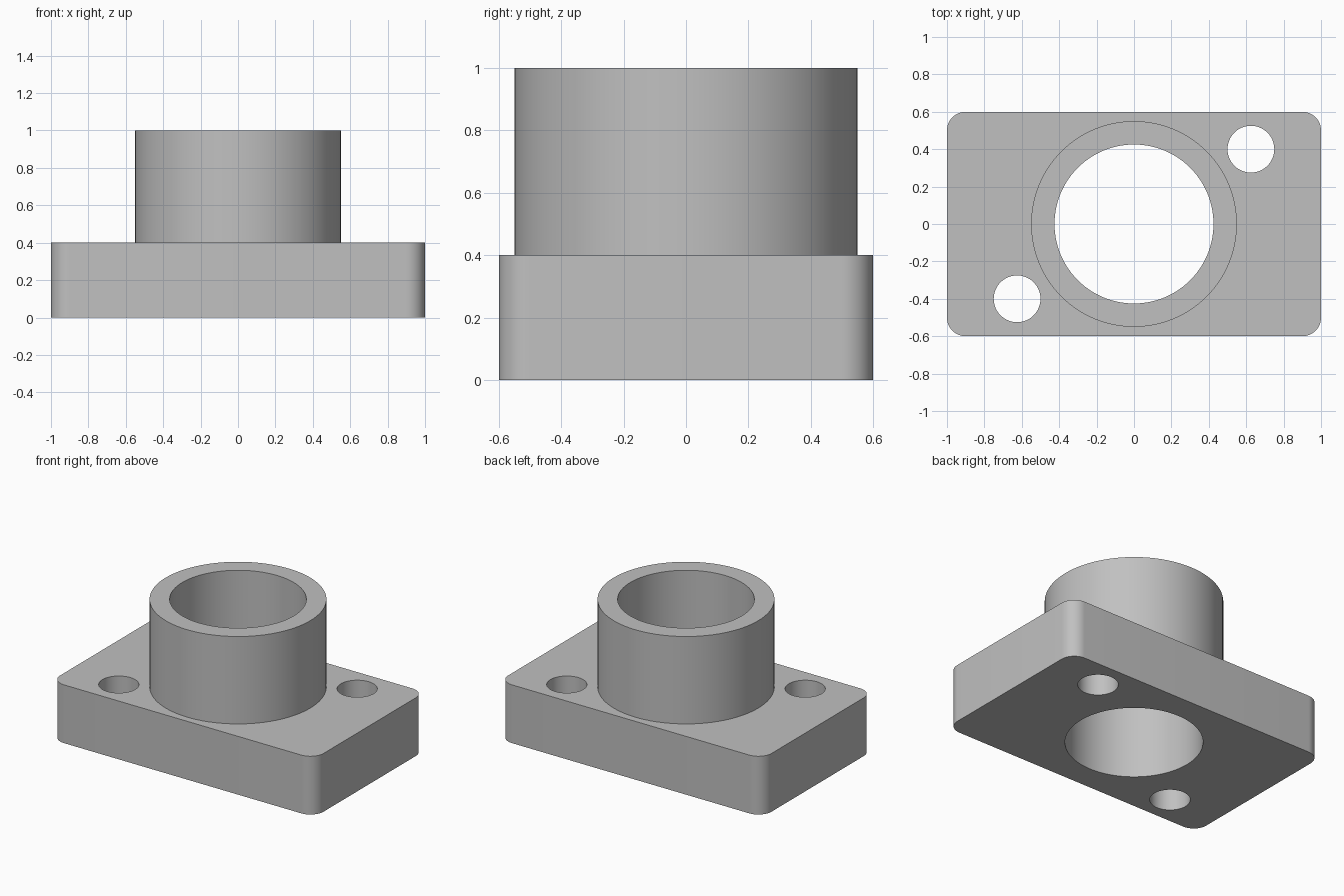
import bpy, bmesh
from math import radians

cube = bpy.data.objects.get("Cube")
if cube:
    bpy.data.objects.remove(cube, do_unlink=True)

# Single grey metal colour
GREY = (0.53, 0.53, 0.53, 1)
metal = bpy.data.materials.new("grey_metal")
metal.use_nodes = True
metal.diffuse_color = GREY
metal.node_tree.nodes["Principled BSDF"].inputs["Base Color"].default_value = GREY


def cylinder(name, radius, z0, z1, x=0, y=0, sides=96):
    bpy.ops.mesh.primitive_cylinder_add(vertices=sides, radius=radius, depth=z1 - z0,
                                        location=(x, y, (z0 + z1) / 2))
    obj = bpy.context.object
    obj.name = name
    obj.data.materials.append(metal)
    return obj


def combine(target, tool, operation):
    mod = target.modifiers.new(operation.lower(), "BOOLEAN")
    mod.operation = operation
    mod.solver = "EXACT"
    mod.object = tool
    bpy.context.view_layer.objects.active = target
    bpy.ops.object.modifier_apply(modifier=mod.name)
    bpy.data.objects.remove(tool, do_unlink=True)


# Base plate with rounded vertical corners
bm = bmesh.new()
bmesh.ops.create_cube(bm, size=1)
bmesh.ops.scale(bm, vec=(2, 1.2, 0.4), verts=bm.verts)
bmesh.ops.translate(bm, vec=(0, 0, 0.2), verts=bm.verts)
upright = [e for e in bm.edges if abs(e.verts[0].co.z - e.verts[1].co.z) > 0.1]
bmesh.ops.bevel(bm, geom=upright, offset=0.1, segments=12, profile=0.5, affect="EDGES")
mesh = bpy.data.meshes.new("flanged_bushing")
bm.to_mesh(mesh)
bm.free()
mesh.materials.append(metal)
body = bpy.data.objects.new("flanged_bushing", mesh)
bpy.context.collection.objects.link(body)

# Raised collar
combine(body, cylinder("collar", 0.55, 0.2, 1), "UNION")

# Central bore and two diagonal bolt holes
combine(body, cylinder("bore_cutter", 0.425, -0.2, 1.2), "DIFFERENCE")
for side in (-1, 1):
    hole = cylinder("bolt_hole_cutter", 0.125, -0.2, 0.6, side * 0.625, side * 0.4, 64)
    combine(body, hole, "DIFFERENCE")

# Smooth round walls, crisp rims
bpy.ops.object.select_all(action="DESELECT")
body.select_set(True)
bpy.context.view_layer.objects.active = body
bpy.ops.object.shade_smooth_by_angle(angle=radians(30))
